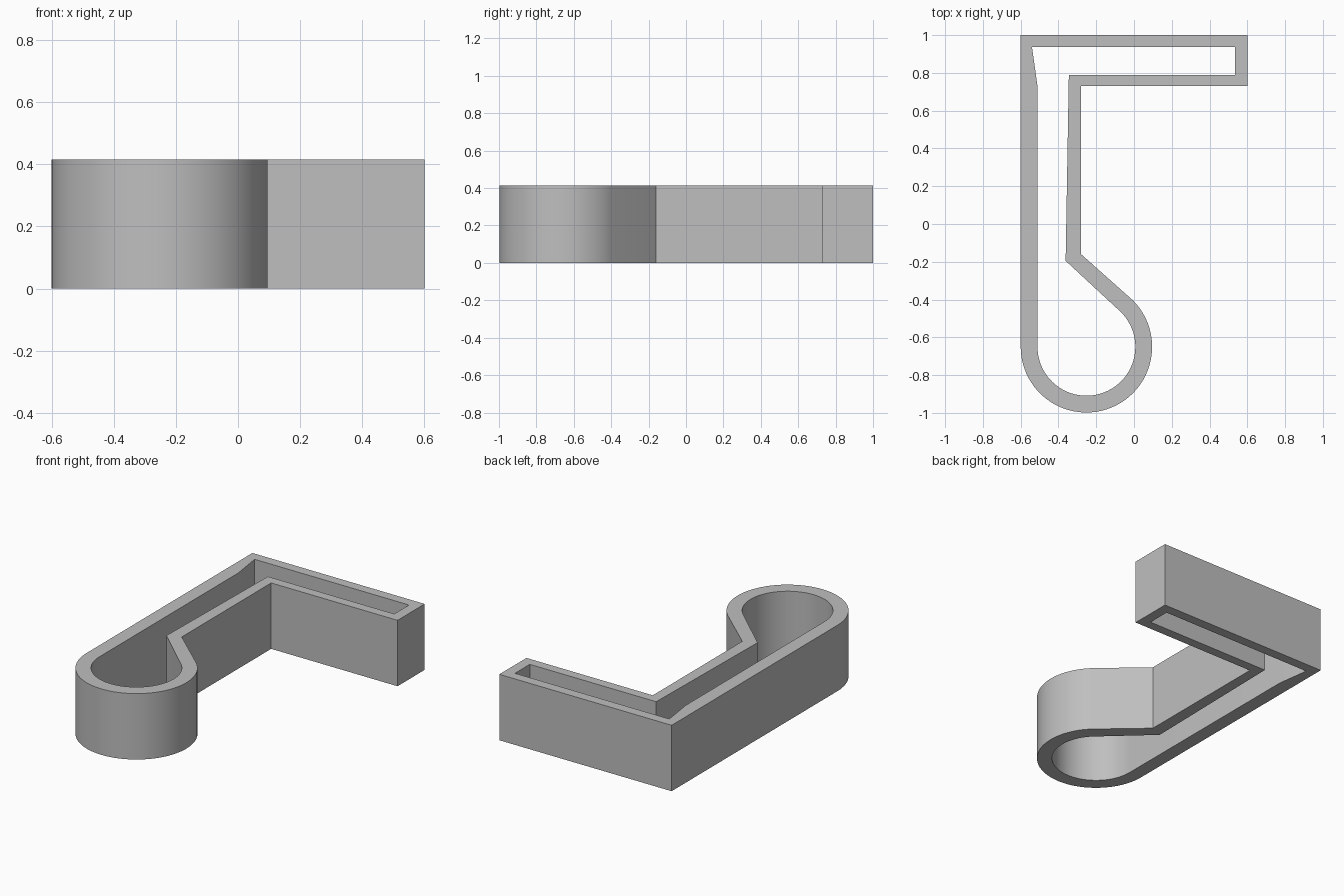
import bpy, bmesh, math
from mathutils import Vector

cube = bpy.data.objects.get("Cube")
if cube:
    bpy.data.objects.remove(cube, do_unlink=True)

HEIGHT = 0.415
CENTRE = Vector((-0.252, -0.65))


def arc(radius, start=45, end=-180, steps=48):
    """Points of the round end, clockwise from the slanted wall to the long wall."""
    points = []
    for i in range(steps + 1):
        a = math.radians(start + (end - start) * i / steps)
        points.append((CENTRE.x + radius * math.cos(a), CENTRE.y + radius * math.sin(a)))
    return points


# Outer and inner outlines of the wall
outer = [(-0.6, 1), (0.6, 1), (0.6, 0.73), (-0.28, 0.73), (-0.28, -0.16)] + arc(0.348)
inner = [(-0.54, 0.937), (0.535, 0.937), (0.535, 0.79), (-0.345, 0.79),
         (-0.362, -0.195)] + arc(0.259) + [(-0.511, 0.73)]

# Fill between the outlines and extrude to full height
bm = bmesh.new()
edges = []
for outline in (outer, inner):
    verts = [bm.verts.new((x, y, 0)) for x, y in outline]
    edges += [bm.edges.new((v, verts[i - 1])) for i, v in enumerate(verts)]
bmesh.ops.triangle_fill(bm, edges=edges, use_beauty=True)
result = bmesh.ops.extrude_face_region(bm, geom=bm.faces[:])
top = [v for v in result["geom"] if isinstance(v, bmesh.types.BMVert)]
bmesh.ops.translate(bm, verts=top, vec=(0, 0, HEIGHT))
bmesh.ops.recalc_face_normals(bm, faces=bm.faces[:])

mesh = bpy.data.meshes.new("hook_wall")
bm.to_mesh(mesh)
bm.free()
wall = bpy.data.objects.new("hook_wall", mesh)
bpy.context.collection.objects.link(wall)

# Plain grey
grey = bpy.data.materials.new("plain_grey")
grey.use_nodes = True
colour = (0.52, 0.52, 0.52, 1)
grey.diffuse_color = colour
grey.node_tree.nodes["Principled BSDF"].inputs["Base Color"].default_value = colour
mesh.materials.append(grey)

# Smooth round end, sharp corners
bpy.ops.object.select_all(action="DESELECT")
wall.select_set(True)
bpy.context.view_layer.objects.active = wall
bpy.ops.object.shade_smooth_by_angle(angle=math.radians(20))
